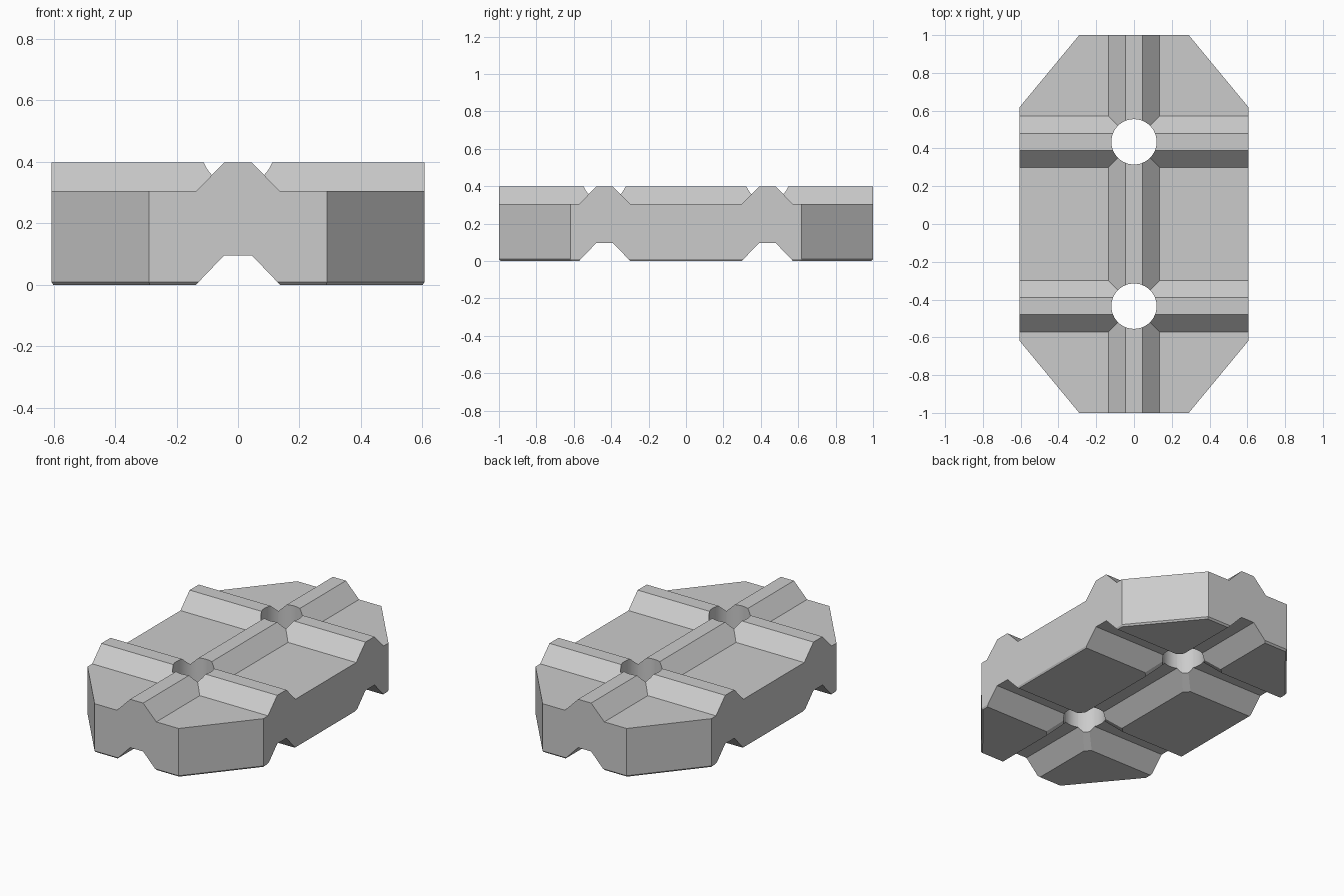
import bpy
import bmesh
from math import pi, radians

default = bpy.data.objects.get("Cube")
if default:
    bpy.data.objects.remove(default, do_unlink=True)

HALF_X, HALF_Y = 0.607, 1.0
SLAB, TOP, DEPTH = 0.305, 0.398, 0.096
WIDE, NARROW = 0.135, 0.045
CROSSINGS = (-0.435, 0.435)

grey = bpy.data.materials.new("light_grey")
grey.use_nodes = True
grey.diffuse_color = (0.6, 0.6, 0.6, 1)
grey.node_tree.nodes["Principled BSDF"].inputs["Base Color"].default_value = (0.6, 0.6, 0.6, 1)


def loft(name, rings):
    """Closed solid through a stack of matching point rings."""
    bm = bmesh.new()
    loops = [[bm.verts.new(p) for p in ring] for ring in rings]
    for a, b in zip(loops, loops[1:]):
        for i in range(len(a)):
            j = (i + 1) % len(a)
            bm.faces.new((a[i], a[j], b[j], b[i]))
    bm.faces.new(loops[0])
    bm.faces.new(loops[-1])
    bmesh.ops.recalc_face_normals(bm, faces=bm.faces)
    mesh = bpy.data.meshes.new(name)
    bm.to_mesh(mesh)
    bm.free()
    mesh.materials.append(grey)
    obj = bpy.data.objects.new(name, mesh)
    bpy.context.collection.objects.link(obj)
    return obj


def bar(name, low, low_half, high, high_half, along_x, offset=0):
    """Trapezoid bar, longer than the block."""
    profile = [(-low_half, low), (low_half, low), (high_half, high), (-high_half, high)]
    if along_x:
        return loft(name, [[(x, offset + s, z) for s, z in profile] for x in (-1.5, 1.5)])
    return loft(name, [[(offset + s, y, z) for s, z in profile] for y in (-1.5, 1.5)])


def combine(target, tool, operation):
    tool.hide_render = True
    mod = target.modifiers.new(operation.lower(), "BOOLEAN")
    mod.operation, mod.solver, mod.object = operation, "EXACT", tool
    bpy.context.view_layer.objects.active = target
    bpy.ops.object.modifier_apply(modifier=mod.name)
    bpy.data.objects.remove(tool, do_unlink=True)


# Slab with raised ridges
block = loft("paving_block", [[(-1.4, -1.4, z), (1.4, -1.4, z), (1.4, 1.4, z), (-1.4, 1.4, z)]
                              for z in (-0.02, SLAB)])
lanes = [(False, 0)] + [(True, y) for y in CROSSINGS]
for along_x, offset in lanes:
    combine(block, bar("ridge", SLAB - 0.05, WIDE + 0.05, TOP, NARROW, along_x, offset), "UNION")

# Trim to the long octagon, with a fine chamfer round the base
corner = [(0.29, HALF_Y), (HALF_X, 0.617)]
outline = (corner + [(x, -y) for x, y in reversed(corner)]
           + [(-x, -y) for x, y in corner] + [(-x, y) for x, y in reversed(corner)])
trim = loft("outline_trim", [[(x * k, y * k, z) for x, y in outline]
                             for k, z in ((0.99, 0), (1, 0.01), (1, 0.5))])
combine(block, trim, "INTERSECT")

# Matching grooves underneath
for along_x, offset in lanes:
    combine(block, bar("groove", -0.05, WIDE + 0.05, DEPTH, NARROW, along_x, offset), "DIFFERENCE")

# Eased groove corners and round through holes at each crossing
for y in CROSSINGS:
    rings = []
    for z in (-0.05, DEPTH):
        r = 0.305 - 2 * z
        rings.append([(r, y, z), (0, y + r, z), (-r, y, z), (0, y - r, z)])
    combine(block, loft("corner_easing", rings), "DIFFERENCE")
    bpy.ops.mesh.primitive_cylinder_add(vertices=48, radius=0.12, depth=1, location=(0, y, 0.2))
    hole = bpy.context.object
    hole.data.materials.append(grey)
    combine(block, hole, "DIFFERENCE")

# Smooth hole walls, crisp edges elsewhere
bpy.ops.object.select_all(action="DESELECT")
block.select_set(True)
bpy.context.view_layer.objects.active = block
bpy.ops.object.shade_smooth_by_angle(angle=radians(20))
